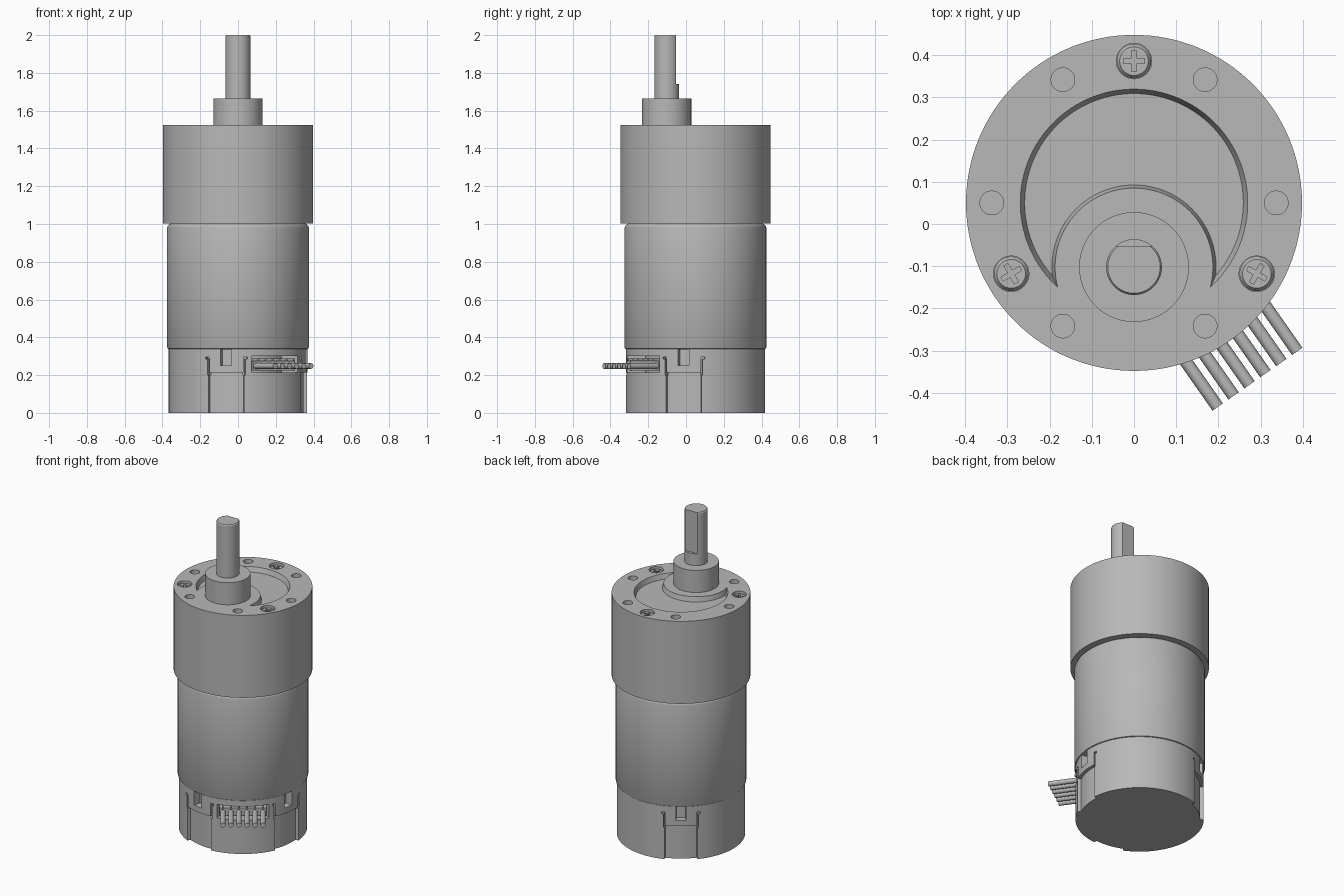
import bpy, bmesh, math
from mathutils import Matrix, Vector

if "Cube" in bpy.data.objects:
    bpy.data.objects.remove(bpy.data.objects["Cube"])

AXIS = Vector((0, 0.05, 0))        # axis of the motor body
SHAFT = Vector((0, -0.102, 0))     # axis of the offset output shaft

steel = bpy.data.materials.new("plain_grey")
steel.use_nodes = True
GREY = (0.48, 0.48, 0.48, 1)
steel.diffuse_color = GREY
steel.node_tree.nodes["Principled BSDF"].inputs["Base Color"].default_value = GREY


def finish(name, bm, smooth=True):
    bmesh.ops.recalc_face_normals(bm, faces=bm.faces)
    mesh = bpy.data.meshes.new(name)
    bm.to_mesh(mesh)
    bm.free()
    mesh.materials.append(steel)
    obj = bpy.data.objects.new(name, mesh)
    bpy.context.collection.objects.link(obj)
    if smooth:
        shade(obj)
    return obj


def activate(obj):
    bpy.ops.object.select_all(action="DESELECT")
    obj.select_set(True)
    bpy.context.view_layer.objects.active = obj


def shade(obj):
    activate(obj)
    bpy.ops.object.shade_smooth_by_angle(angle=math.radians(30))


def polar(r, deg, z=0.0, centre=AXIS):
    a = math.radians(deg)
    return centre + Vector((r * math.cos(a), r * math.sin(a), z))


def lathe(name, profile, centre, sides=128):
    """Solid of revolution from (radius, z) pairs, capped at both ends."""
    bm = bmesh.new()
    rings = [[bm.verts.new(polar(r, 360 * i / sides, z, centre)) for i in range(sides)]
             for r, z in profile]
    for low, high in zip(rings, rings[1:]):
        for i in range(sides):
            j = (i + 1) % sides
            bm.faces.new((low[i], low[j], high[j], high[i]))
    bm.faces.new(rings[0][::-1])
    bm.faces.new(rings[-1])
    return finish(name, bm)


def sector(name, mid, half, r0, r1, z0, z1, steps=12):
    """Prism over a piece of a ring around the body axis."""
    angles = [mid - half + 2 * half * i / steps for i in range(steps + 1)]
    outline = [polar(r1, a, z0) for a in angles] + [polar(r0, a, z0) for a in reversed(angles)]
    bm = bmesh.new()
    face = bm.faces.new([bm.verts.new(p) for p in outline])
    top = bmesh.ops.extrude_face_region(bm, geom=[face])["geom"]
    bmesh.ops.translate(bm, vec=(0, 0, z1 - z0),
                        verts=[g for g in top if isinstance(g, bmesh.types.BMVert)])
    return finish(name, bm, False)


def box(name, size, position, deg=0):
    bm = bmesh.new()
    bmesh.ops.create_cube(bm, size=1)
    bmesh.ops.scale(bm, vec=size, verts=bm.verts)
    bm.transform(Matrix.Translation(position) @ Matrix.Rotation(math.radians(deg), 4, "Z"))
    return finish(name, bm, False)


def cut(obj, *cutters):
    for cutter in cutters:
        cutter.hide_render = True
        activate(obj)
        mod = obj.modifiers.new("cut", "BOOLEAN")
        mod.operation = "DIFFERENCE"
        mod.solver = "EXACT"
        mod.object = cutter
        bpy.ops.object.modifier_apply(modifier=mod.name)
        bpy.data.objects.remove(cutter)


# Gearbox housing with a shallow crescent recess around the shaft side
TOP = 1.525
gearbox = lathe("gearbox_housing", [(0.398, 1.003), (0.398, TOP)], AXIS)
recess = lathe("recess_cutter", [(0.259, TOP - 0.03), (0.273, TOP + 0.01)], AXIS)
island = lathe("island_cutter", [(0.197, TOP - 0.04), (0.182, TOP + 0.02)], SHAFT)
cut(recess, island)
cut(gearbox, recess)

# Six mounting holes
for i in range(6):
    cut(gearbox, lathe("hole_cutter", [(0.028, TOP - 0.12), (0.028, TOP + 0.02)],
                       polar(0.337, 60 * i), 32))

# Three sunk screws with cross slots
for deg in (90, 210, 330):
    spot = polar(0.336, deg)
    cut(gearbox, lathe("screw_seat_cutter", [(0.042, TOP - 0.06), (0.042, TOP + 0.02)], spot, 40))
    screw = lathe("screw", [(0.041, TOP - 0.065), (0.041, TOP - 0.022), (0.034, TOP - 0.012)],
                  spot, 40)
    for turn in (0, 90):
        cut(screw, box("cross_cutter", (0.05, 0.011, 0.04),
                       spot + Vector((0, 0, TOP - 0.016)), deg + turn))
    shade(screw)
shade(gearbox)

# Output boss and D-shaped shaft
lathe("shaft_boss", [(0.13, TOP - 0.02), (0.13, 1.665)], SHAFT, 96)
shaft = lathe("output_shaft", [(0.066, 1.6), (0.066, 1.994), (0.062, 2.0)], SHAFT, 64)
cut(shaft, box("flat_cutter", (0.3, 0.1, 0.4), (0, -0.002, 1.94)))
shade(shaft)

# Motor can with rounded shoulders
lathe("motor_can", [(0.36, 0.335), (0.372, 0.34), (0.375, 0.346), (0.375, 0.98),
                    (0.372, 0.99), (0.364, 0.998), (0.35, 1.005)], AXIS)

# Rear encoder cap: three recessed panels with clip slots, one wire window
cap = lathe("encoder_cap", [(0.368, 0), (0.368, 0.337)], AXIS)
for deg in (-100, -10, 125):
    cut(cap, sector("panel_cutter", deg, 15, 0.348, 0.4, -0.02, 0.215))
    cut(cap, sector("clip_slot_cutter", deg, 4.5, 0.325, 0.4, 0.25, 0.36))
    for side in (-1, 1):
        cut(cap, sector("gap_cutter", deg + side * 15.2, 0.8, 0.34, 0.4, 0.2, 0.29))
        cut(cap, sector("hook_cutter", deg + side * 16.2, 1.6, 0.34, 0.4, 0.284, 0.297))
WIRES = -55
cut(cap, sector("window_cutter", WIRES, 24, 0.27, 0.4, 0.213, 0.3))
shade(cap)

# Connector block inside the window
box("connector", (0.06, 0.27, 0.05), polar(0.3, WIRES, 0.25), WIRES)

# Six wires in a flat row
out = polar(1, WIRES, 0, Vector())
across = polar(1, WIRES + 90, 0, Vector())
for i in range(6):
    bm = bmesh.new()
    bmesh.ops.create_cone(bm, cap_ends=True, segments=20, radius1=0.015, radius2=0.015, depth=0.22)
    place = AXIS + out * 0.4 + across * (i - 2.5) * 0.046 + Vector((0, 0, 0.248))
    bm.transform(Matrix.Translation(place) @ out.to_track_quat("Z", "Y").to_matrix().to_4x4())
    finish("wire_%d" % (i + 1), bm)

# Small solder pins above the wires
for i in range(6):
    box("pin_%d" % (i + 1), (0.05, 0.012, 0.012),
        polar(0.33, WIRES, 0.281) + across * (i - 2.5) * 0.046, WIRES)
